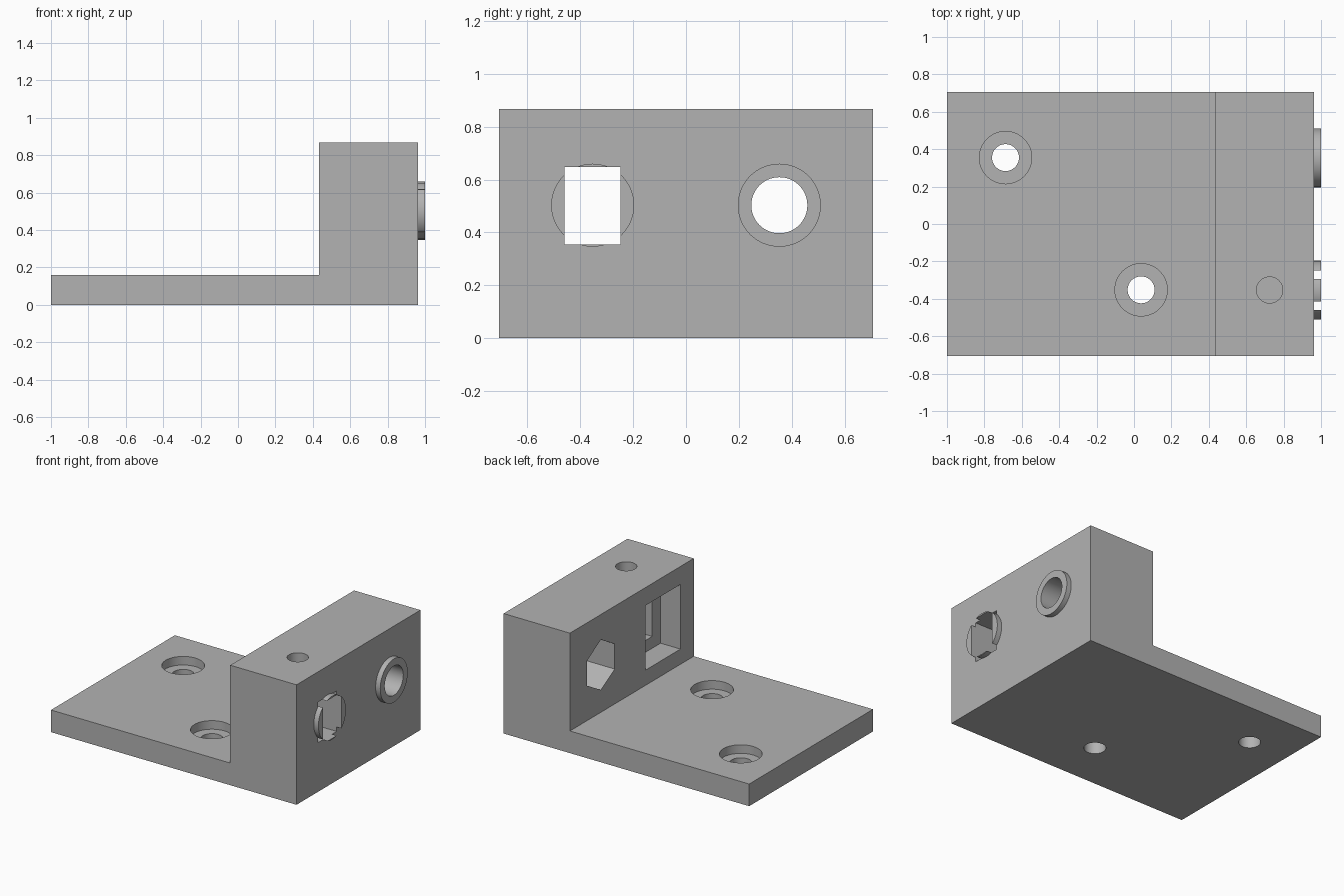
import bpy
import bmesh
from math import pi, radians
from mathutils import Matrix, Vector

default = bpy.data.objects.get("Cube")
if default:
    bpy.data.objects.remove(default, do_unlink=True)

HALF_WIDTH = 0.707
STEP_X, BACK_X = 0.433, 0.963
PLATE_TOP, BLOCK_TOP = 0.16, 0.867
BORE_Y, BORE_Z = 0.353, 0.503

grey = bpy.data.materials.new("plain grey")
grey.use_nodes = True
colour = (0.45, 0.45, 0.45, 1)
grey.diffuse_color = colour
grey.node_tree.nodes["Principled BSDF"].inputs["Base Color"].default_value = colour


def make_object(name, bm):
    bmesh.ops.recalc_face_normals(bm, faces=bm.faces)
    mesh = bpy.data.meshes.new(name)
    bm.to_mesh(mesh)
    bm.free()
    mesh.materials.append(grey)
    obj = bpy.data.objects.new(name, mesh)
    bpy.context.collection.objects.link(obj)
    return obj


def box(name, low, high):
    bm = bmesh.new()
    low, high = Vector(low), Vector(high)
    size = high - low
    bmesh.ops.create_cube(bm, size=1, matrix=Matrix.Translation((low + high) / 2) @ Matrix.Diagonal((*size, 1)))
    return make_object(name, bm)


def rod(name, axis, centre, start, end, radius, sides=64):
    """Prism along x (centre is y, z) or along z (centre is x, y)."""
    bm = bmesh.new()
    mid = (start + end) / 2
    if axis == "x":
        # Quarter turns put a corner of the prism on the y axis
        matrix = Matrix.Translation((mid, *centre)) @ Matrix.Rotation(pi / 2, 4, "Y") @ Matrix.Rotation(pi / 2, 4, "Z")
    else:
        matrix = Matrix.Translation((*centre, mid))
    bmesh.ops.create_cone(bm, cap_ends=True, segments=sides, radius1=radius,
                          radius2=radius, depth=end - start, matrix=matrix)
    return make_object(name, bm)


# L-shaped body: one profile extruded across the width
bm = bmesh.new()
profile = [(-1, 0), (BACK_X, 0), (BACK_X, BLOCK_TOP), (STEP_X, BLOCK_TOP), (STEP_X, PLATE_TOP), (-1, PLATE_TOP)]
face = bm.faces.new([bm.verts.new((x, -HALF_WIDTH, z)) for x, z in profile])
side = bmesh.ops.extrude_face_region(bm, geom=[face])
bmesh.ops.translate(bm, vec=(0, 2 * HALF_WIDTH, 0), verts=[v for v in side["geom"] if isinstance(v, bmesh.types.BMVert)])
bracket = make_object("mounting_bracket", bm)


def combine(tool, operation):
    bpy.context.view_layer.objects.active = bracket
    mod = bracket.modifiers.new(tool.name, "BOOLEAN")
    mod.operation = operation
    mod.solver = "EXACT"
    mod.object = tool
    bpy.ops.object.modifier_apply(modifier=mod.name)
    bpy.data.objects.remove(tool, do_unlink=True)


# Two round bosses on the end face
for y in (-BORE_Y, BORE_Y):
    combine(rod("boss", "x", (y, BORE_Z), BACK_X - 0.1, 1, 0.157), "UNION")

# Round bore with a hexagonal nut pocket
combine(rod("bore", "x", (BORE_Y, BORE_Z), 0.3, 1.1, 0.106), "DIFFERENCE")
combine(rod("nut_pocket", "x", (BORE_Y, BORE_Z), 0.3, STEP_X + 0.3, 0.182, 6), "DIFFERENCE")

# Rectangular slot with a wider pocket on the inner face
combine(box("slot", (0.3, -0.46, 0.355), (1.1, -0.248, 0.648)), "DIFFERENCE")
combine(box("slot_pocket", (0.3, -0.555, 0.27), (0.592, -0.155, 0.737)), "DIFFERENCE")

# Set screw hole from the top down into the slot
combine(rod("screw_hole", "z", (0.725, -BORE_Y), 0.5, 1, 0.07), "DIFFERENCE")

# Counterbored mounting holes through the plate
for centre in ((-0.687, 0.355), (0.038, -0.352)):
    combine(rod("mounting_hole", "z", centre, -0.1, 0.3, 0.072), "DIFFERENCE")
    combine(rod("counterbore", "z", centre, PLATE_TOP - 0.062, 0.3, 0.14), "DIFFERENCE")

# Smooth round walls, crisp edges
bpy.ops.object.select_all(action="DESELECT")
bracket.select_set(True)
bpy.context.view_layer.objects.active = bracket
bpy.ops.object.shade_smooth_by_angle(angle=radians(30))
